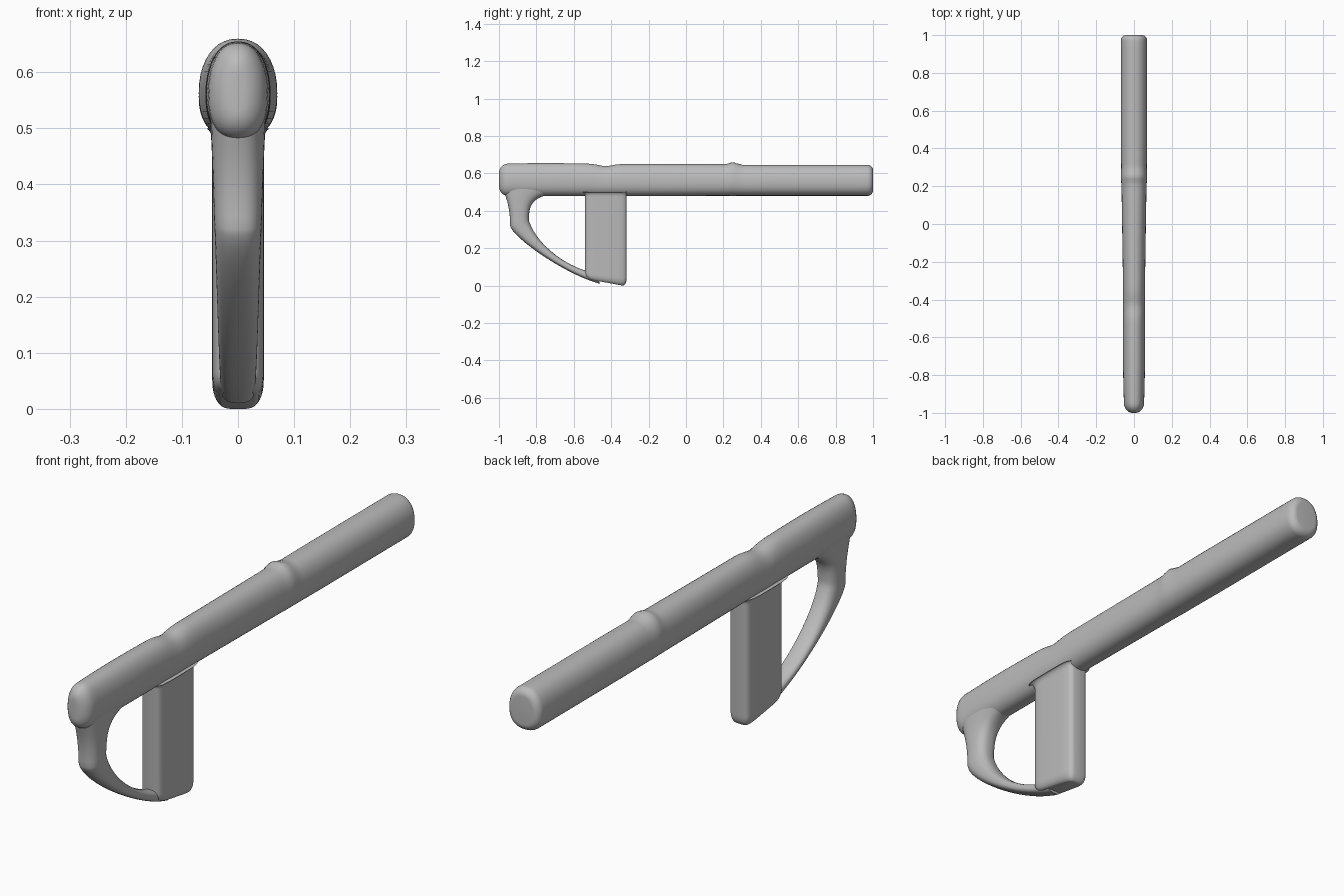
import bpy
import bmesh
from math import cos, sin, pi, sqrt, exp, copysign
from mathutils import Vector
from mathutils.geometry import interpolate_bezier

cube = bpy.data.objects.get("Cube")
if cube:
    bpy.data.objects.remove(cube)

grey = bpy.data.materials.new("plain grey")
grey.use_nodes = True
colour = (0.5, 0.5, 0.5, 1)
grey.diffuse_color = colour
grey.node_tree.nodes["Principled BSDF"].inputs["Base Color"].default_value = colour


def point(y, z):
    return Vector((0, y, z))


def signed_power(value, power):
    return copysign(abs(value) ** power, value)


def round_off(distance, radius):
    """Inset of a rounded edge at a given distance from the end."""
    gap = max(radius - distance, 0)
    return radius - sqrt(radius * radius - gap * gap)


def edge_steps(radius, count=8):
    """Distances from an end, packed closely where the edge curves most."""
    return [radius * (k / count) ** 2 for k in range(count + 1)]


def bump(y, centre, spread):
    return exp(-((y - centre) / spread) ** 2)


def loft(name, stations, squareness, sag=0, sides=40):
    """Skin rounded rings; each station is (edge point, edge point, half width)."""
    bm = bmesh.new()
    rings = []
    for low, high, width in stations:
        middle, half = (low + high) / 2, (high - low) / 2
        ring = []
        for i in range(sides):
            angle = 2 * pi * i / sides
            across = signed_power(cos(angle), 2 / squareness)
            along = signed_power(sin(angle), 2 / squareness)
            along -= sag * (1 - along * along)
            ring.append(bm.verts.new(middle + half * along + Vector((width * across, 0, 0))))
        rings.append(ring)
    for ring, following in zip(rings, rings[1:]):
        for i in range(sides):
            j = (i + 1) % sides
            bm.faces.new((ring[i], ring[j], following[j], following[i]))
    bm.faces.new(rings[0])
    bm.faces.new(rings[-1])
    bmesh.ops.recalc_face_normals(bm, faces=bm.faces)
    mesh = bpy.data.meshes.new(name)
    bm.to_mesh(mesh)
    bm.free()
    mesh.materials.append(grey)
    obj = bpy.data.objects.new(name, mesh)
    bpy.context.collection.objects.link(obj)
    bpy.ops.object.select_all(action='DESELECT')
    obj.select_set(True)
    bpy.context.view_layer.objects.active = obj
    bpy.ops.object.shade_smooth_by_angle(angle=pi / 3)


# Long barrel: rounded nose and tail, a dip behind the receiver, a small ridge
nose, tail, bottom, top = 0.05, 0.03, 0.48, 0.65


def barrel_station(y):
    inset = round_off(1 + y, nose) + round_off(1 - y, tail)
    width = min(0.063 + 0.016 * y, 0.07) + 0.003 * bump(y, 0.25, 0.03)
    width += 0.007 * bump(y, -0.8, 0.3)
    roof = top - 0.012 * bump(y, -0.43, 0.05) + 0.01 * bump(y, 0.25, 0.02)
    roof += 0.005 * bump(y, -0.75, 0.25) - 0.004 * (y > 0.3)
    return point(y, bottom + inset), point(y, roof - inset), width - 0.9 * inset


length = 1 - nose
spine = [-1 + d for d in edge_steps(nose)]
spine += [-length + 2 * length * k / 120 for k in range(1, 120)]
spine += [1 - d for d in reversed(edge_steps(tail))]
loft("barrel", [barrel_station(y) for y in spine], 2.25, sag=0.08)


# Upright grip: sloped rounded foot, flared where it meets the barrel
foot, flare, grip_top = 0.04, 0.025, 0.5


def grip_station(z):
    inset = round_off(z, foot) - round_off(grip_top - z, flare)
    rear_z = z + 0.03 * (1 - z / grip_top)
    width = 0.046 - 0.5 * inset
    return point(-0.54 + inset, rear_z), point(-0.317 - inset / 2, z), width


heights = edge_steps(foot) + [grip_top - d for d in reversed(edge_steps(flare))]
loft("grip", [grip_station(z) for z in heights], 5)


# Hand guard: skinned between an outer and an inner sweep, slimming to the foot
def sweep(*knots):
    upper = interpolate_bezier(*knots[:4], 16)
    return upper + interpolate_bezier(*knots[3:], 24)[1:]


outer = sweep(point(-0.99, 0.56), point(-0.97, 0.48), point(-0.94, 0.44),
              point(-0.94, 0.32), point(-0.93, 0.26), point(-0.65, 0.06),
              point(-0.46, 0.01))
inner = sweep(point(-0.72, 0.49), point(-0.83, 0.47), point(-0.84, 0.42),
              point(-0.84, 0.35), point(-0.81, 0.24), point(-0.66, 0.1),
              point(-0.48, 0.065))
slimming = [0.05 - 0.02 * k / len(outer) for k in range(len(outer))]
loft("hand_guard", list(zip(outer, inner, slimming)), 2.5)
